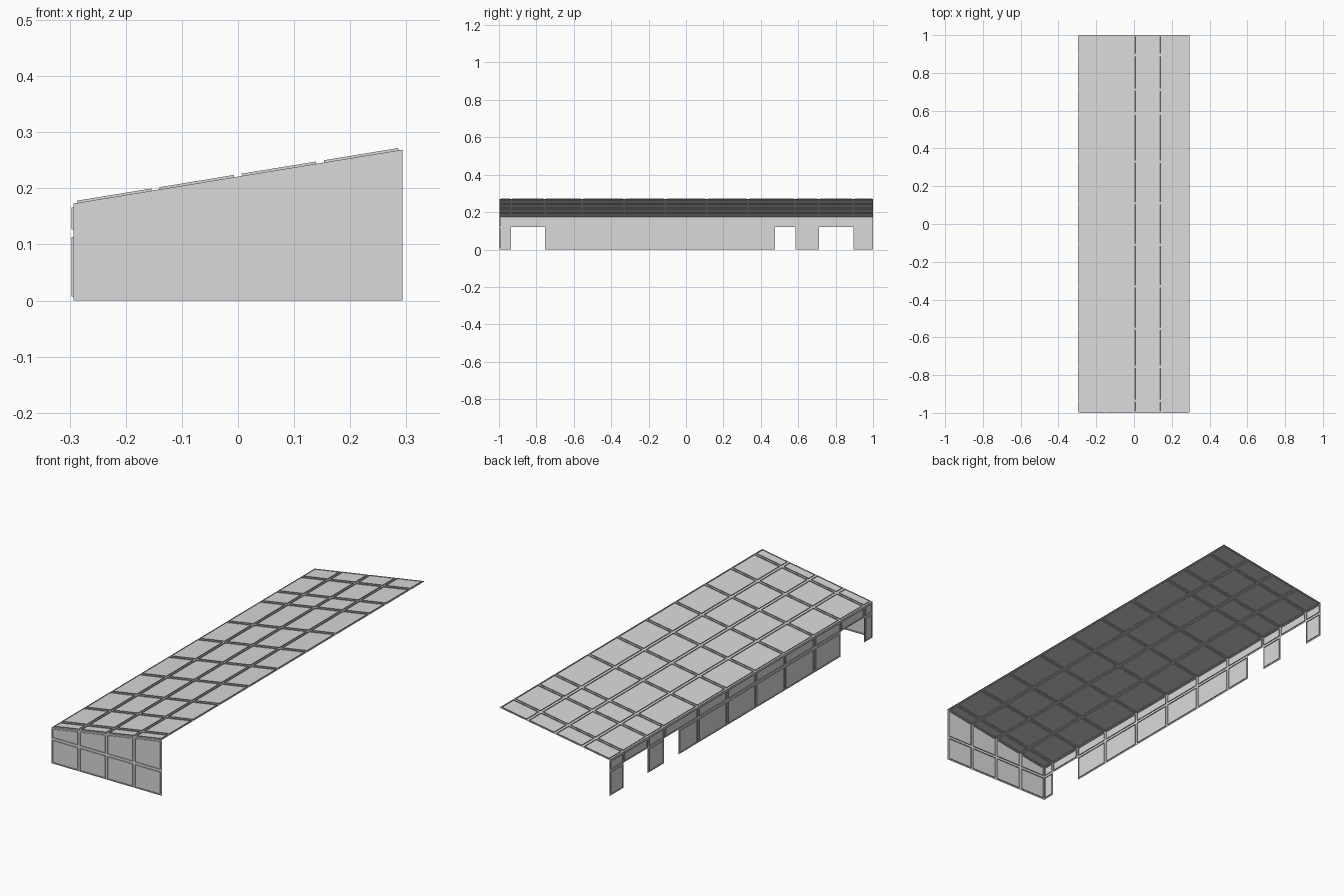
import bpy, bmesh

if "Cube" in bpy.data.objects:
    bpy.data.objects.remove(bpy.data.objects["Cube"])

HALF_W, LOW, HIGH, LINTEL = 0.293, 0.173, 0.269, 0.12
FRONT = -0.997
MARGIN, RIB = 0.007, 0.004

GREY = bpy.data.materials.new("light_grey")
GREY.use_nodes = True
GREY.diffuse_color = (0.7, 0.7, 0.7, 1)
GREY.node_tree.nodes["Principled BSDF"].inputs["Base Color"].default_value = GREY.diffuse_color


def roof_z(x):
    return LOW + (HIGH - LOW) * (x + HALF_W) / (2 * HALF_W)


def pairs(values):
    return list(zip(values, values[1:]))


def panelled_sheet(name, quads):
    """Thin sheet whose cells are each outlined by a fine rib on both sides."""
    bm = bmesh.new()
    for quad in quads:
        bm.faces.new([bm.verts.new(p) for p in quad])
    bmesh.ops.remove_doubles(bm, verts=bm.verts, dist=0.0001)
    panels = list(bm.faces)
    bmesh.ops.inset_individual(bm, faces=panels, thickness=MARGIN, use_even_offset=True)
    for panel in panels:
        step = panel.normal * RIB
        corners = [v.co.copy() for v in panel.verts]
        outer = [bm.verts.new(c + step) for c in corners]
        inner = [bm.verts.new(c - step) for c in corners]
        for i in range(len(corners)):
            bm.faces.new((outer[i - 1], outer[i], inner[i], inner[i - 1]))
    mesh = bpy.data.meshes.new(name)
    bm.to_mesh(mesh)
    bm.free()
    mesh.materials.append(GREY)
    bpy.context.collection.objects.link(bpy.data.objects.new(name, mesh))


columns = pairs([-HALF_W + i * HALF_W / 2 for i in range(5)])
seams = [FRONT, -0.935, -0.755, -0.555, -0.33, -0.11, 0.11, 0.33, 0.585, 0.71, 0.895, 1]
bays = pairs(seams)

# Sloping roof
panelled_sheet("roof", [
    [(a, c, roof_z(a)), (b, c, roof_z(b)), (b, d, roof_z(b)), (a, d, roof_z(a))]
    for a, b in columns for c, d in bays])

# Front end wall, its top following the roof
front = []
for a, b in columns:
    front.append([(a, FRONT, 0), (b, FRONT, 0), (b, FRONT, LINTEL), (a, FRONT, LINTEL)])
    front.append([(a, FRONT, LINTEL), (b, FRONT, LINTEL),
                  (b, FRONT, roof_z(b)), (a, FRONT, roof_z(a))])
panelled_sheet("front_wall", front)


# Low side wall: full lintel strip, lower panels left out at the openings
def side_quad(c, d, low, high):
    return [(-HALF_W, d, low), (-HALF_W, c, low), (-HALF_W, c, high), (-HALF_W, d, high)]


side = [side_quad(c, d, LINTEL, LOW) for c, d in bays]
for i, (c, d) in enumerate(bays):
    if i not in (1, 9):
        # the lower panel beside the narrow opening stops short
        side.append(side_quad(c, 0.475 if i == 7 else d, 0, LINTEL))
panelled_sheet("side_wall", side)
